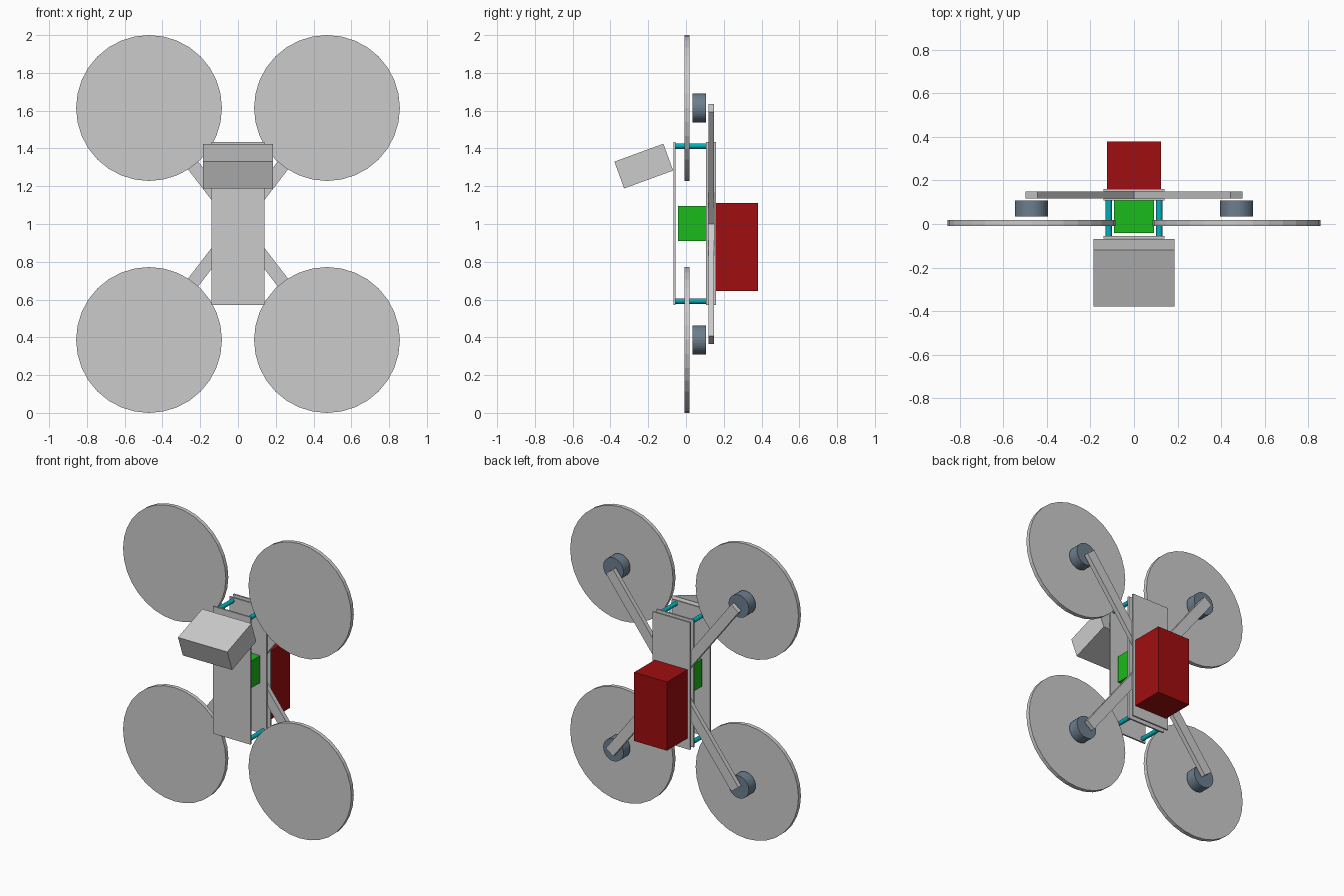
import bpy
from math import radians, atan2, hypot, pi

if "Cube" in bpy.data.objects:
    bpy.data.objects.remove(bpy.data.objects["Cube"])

MX, MZ, CZ = 0.471, 0.614, 1.0   # motor offsets from the frame centre


def paint(ob, name, rgb):
    mat = bpy.data.materials.get(name) or bpy.data.materials.new(name)
    mat.diffuse_color = (*rgb, 1)
    mat.use_nodes = True
    mat.node_tree.nodes["Principled BSDF"].inputs["Base Color"].default_value = mat.diffuse_color
    ob.data.materials.append(mat)


def box(name, size, centre, rot=(0, 0, 0)):
    bpy.ops.mesh.primitive_cube_add(size=1, location=centre, rotation=rot)
    ob = bpy.context.object
    ob.name = name
    ob.scale = size
    bpy.ops.object.transform_apply(location=False, rotation=False, scale=True)
    return ob


def disc(name, r, y0, y1, x, z, sides=32):
    # cylinder running along y from y0 to y1
    bpy.ops.mesh.primitive_cylinder_add(vertices=sides, radius=r, depth=y1 - y0,
                                        location=(x, (y0 + y1) / 2, z),
                                        rotation=(pi / 2, 0, 0))
    ob = bpy.context.object
    ob.name = name
    return ob


# frame plates: one in front, two clamping the arms
for name, y0, y1 in (("front_plate", -0.067, -0.056),
                     ("middle_plate", 0.107, 0.118),
                     ("rear_plate", 0.149, 0.160)):
    box(name, (0.281, y1 - y0, 0.864), (0, (y0 + y1) / 2, 1.002))

# two crossing arm bars, ending at the motor centres
tilt = atan2(MZ, MX)
for name, s in (("arm_bar_a", 1), ("arm_bar_b", -1)):
    box(name, (2 * hypot(MX, MZ), 0.031, 0.068), (0, 0.1335, CZ), (0, s * tilt, 0))

# motors, propeller discs and standoffs at the four corners
for sx, side in ((-1, "left"), (1, "right")):
    for sz, level in ((-1, "lower"), (1, "upper")):
        tag = f"{level}_{side}"
        x, z = sx * MX, CZ + sz * MZ
        paint(disc(f"motor_{tag}", 0.076, 0.034, 0.107, x, z),
              "motor_slate", (0.15, 0.21, 0.27))
        disc(f"propeller_disc_{tag}", 0.386, -0.009, 0.018, x, z)
        paint(disc(f"standoff_{tag}", 0.0145, -0.056, 0.107, sx * 0.116, 1.002 + sz * 0.41, 16),
              "standoff_teal", (0.0, 0.45, 0.5))

# electronics stack
paint(box("electronics_stack", (0.184, 0.149, 0.184), (0, 0.0325, 1.003)),
      "board_green", (0.01, 0.5, 0.01))

# battery on the back
paint(box("battery", (0.247, 0.22, 0.466), (0, 0.27, 0.877)),
      "battery_red", (0.35, 0.004, 0.005))

# tilted camera
box("camera", (0.37, 0.276, 0.151), (0, -0.2237, 1.3065), (radians(20), 0, 0))
